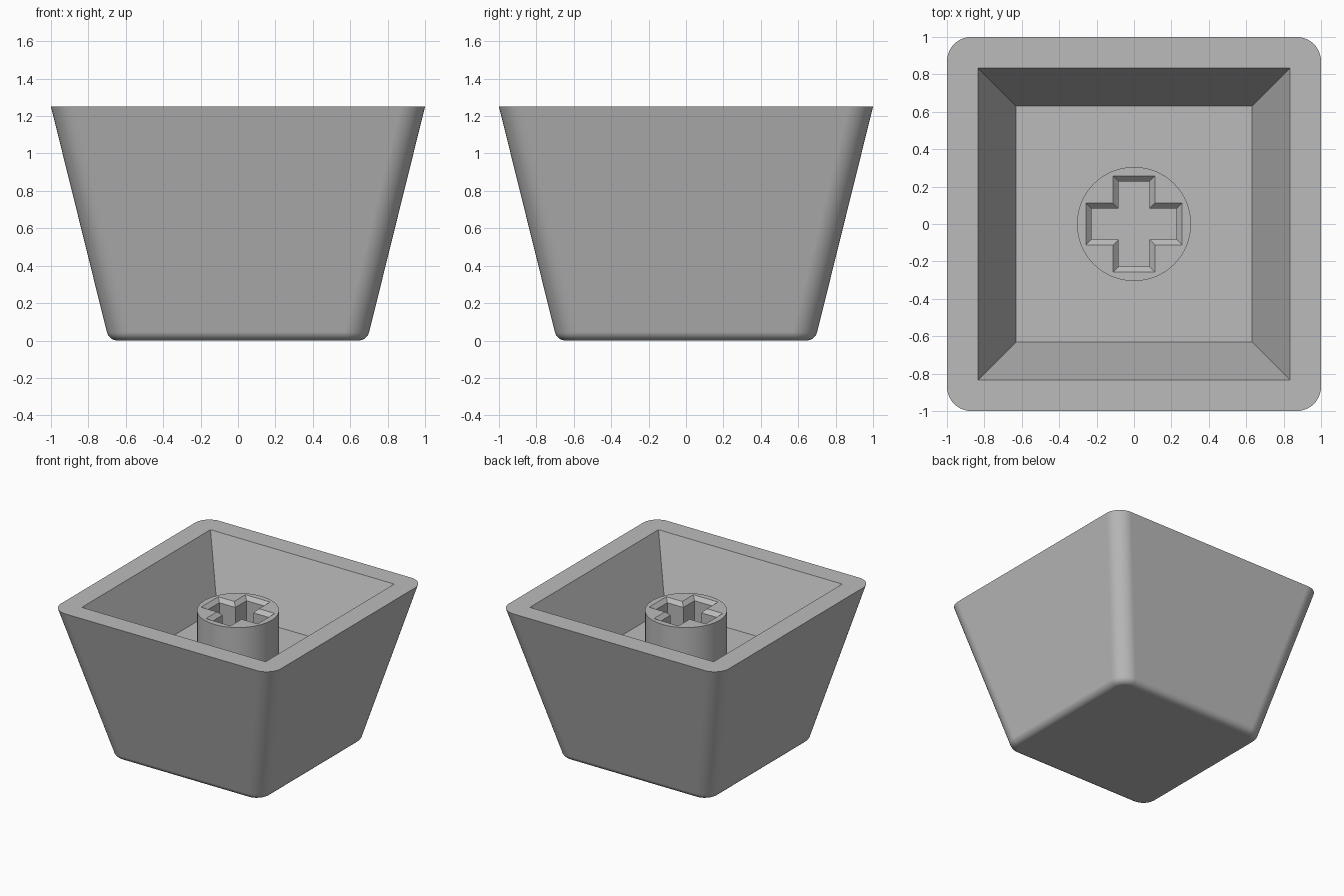
import bpy, bmesh, math

if "Cube" in bpy.data.objects:
    bpy.data.objects.remove(bpy.data.objects["Cube"])

HEIGHT, FLOOR, STEM_TOP = 1.25, 0.73, 1.13

gray = bpy.data.materials.new("light gray plastic")
gray.diffuse_color = (0.5, 0.5, 0.5, 1)
gray.use_nodes = True
gray.node_tree.nodes["Principled BSDF"].inputs["Base Color"].default_value = gray.diffuse_color


def rounded_square(half, radius, z, segments=10):
    """Outline of a square with rounded corners, counter-clockwise."""
    pts, c = [], half - radius
    for q, (sx, sy) in enumerate(((1, 1), (-1, 1), (-1, -1), (1, -1))):
        for i in range(segments + 1):
            a = math.pi / 2 * (q + i / segments)
            pts.append((sx * c + radius * math.cos(a), sy * c + radius * math.sin(a), z))
    return pts


def square(half, z):
    return [(half, half, z), (-half, half, z), (-half, -half, z), (half, -half, z)]


def cross(arm, width, z):
    quarter = [(arm, -width), (arm, width), (width, width)]
    pts = []
    for q in range(4):
        c, s = ((1, 0), (0, 1), (-1, 0), (0, -1))[q]
        pts += [(x * c - y * s, x * s + y * c, z) for x, y in quarter]
    return pts


def loft(bm, rings):
    """Join equal-length outlines, bottom first, with quads."""
    loops = [[bm.verts.new(p) for p in r] for r in rings]
    n = len(loops[0])
    for a, b in zip(loops, loops[1:]):
        for i in range(n):
            j = (i + 1) % n
            bm.faces.new((a[i], a[j], b[j], b[i]))
    return loops


def finish(bm, name, smooth=True):
    bmesh.ops.recalc_face_normals(bm, faces=bm.faces)
    mesh = bpy.data.meshes.new(name)
    bm.to_mesh(mesh)
    bm.free()
    mesh.materials.append(gray)
    ob = bpy.data.objects.new(name, mesh)
    bpy.context.collection.objects.link(ob)
    if smooth:
        bpy.ops.object.select_all(action='DESELECT')
        ob.select_set(True)
        bpy.context.view_layer.objects.active = ob
        bpy.ops.object.shade_smooth_by_angle(angle=math.radians(30))
    return ob


# Cap shell: filleted bottom, tapered outside, square tapered cavity
bm = bmesh.new()
base, slope, fillet, corner = 0.69, 0.248, 0.06, 0.13
draft = math.atan(slope)
centre = base + slope * fillet - fillet / math.cos(draft)
rings = []
for i in range(9):
    a = -math.pi / 2 + (math.pi / 2 - draft) * i / 8
    inset = fillet * (math.cos(draft) - math.cos(a))
    rings.append(rounded_square(centre + fillet * math.cos(a), corner - inset,
                                fillet + fillet * math.sin(a)))
rings.append(rounded_square(1.0, corner, HEIGHT))
outer = loft(bm, rings)
bm.faces.new(outer[0])
inner = loft(bm, [square(0.63, FLOOR), square(0.835, HEIGHT)])
bm.faces.new(inner[0])
# Flat rim: each cavity corner fans to its rounded corner, sides bridge between
rim, n = outer[-1], 11
for q in range(4):
    arc, nxt = rim[q * n:(q + 1) * n], rim[((q + 1) % 4) * n]
    p, p2 = inner[-1][q], inner[-1][(q + 1) % 4]
    bm.faces.new([p] + arc)
    bm.faces.new((p, arc[-1], nxt, p2))
shell = finish(bm, "cap_shell")
shell.modifiers.new("even_normals", 'WEIGHTED_NORMAL').keep_sharp = True

# Cross-shaped cutter with a flared mouth
bm = bmesh.new()
loops = loft(bm, [cross(0.227, 0.082, FLOOR - 0.2),
                  cross(0.227, 0.082, STEM_TOP - 0.03),
                  cross(0.277, 0.132, STEM_TOP + 0.02)])
bm.faces.new(loops[0])
bm.faces.new(loops[-1])
cutter = finish(bm, "cross_cutter", smooth=False)
cutter.hide_render = True
cutter.hide_set(True)

# Round stem with the cross socket
bm = bmesh.new()
circle = [(0.305 * math.cos(2 * math.pi * i / 64), 0.305 * math.sin(2 * math.pi * i / 64))
          for i in range(64)]
loops = loft(bm, [[(x, y, z) for x, y in circle] for z in (FLOOR - 0.02, STEM_TOP)])
bm.faces.new(loops[0])
bm.faces.new(loops[-1])
stem = finish(bm, "stem")
cut = stem.modifiers.new("cross_socket", 'BOOLEAN')
cut.operation, cut.solver, cut.object = 'DIFFERENCE', 'EXACT', cutter
